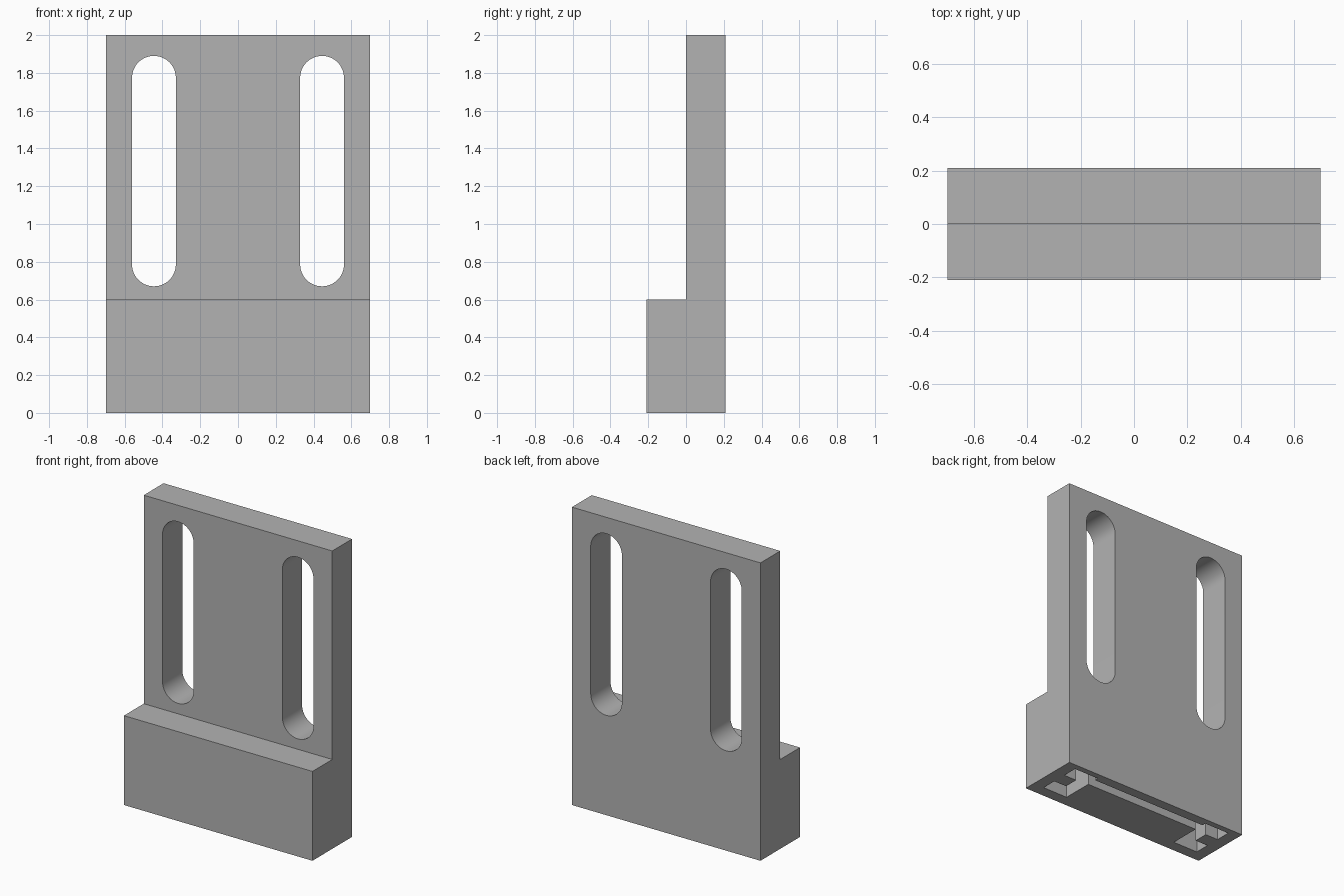
import bpy, bmesh, math
from mathutils import Vector

cube = bpy.data.objects.get("Cube")
if cube:
    bpy.data.objects.remove(cube, do_unlink=True)

grey = bpy.data.materials.new("plain_grey")
grey.use_nodes = True
colour = (0.45, 0.45, 0.45, 1)
grey.diffuse_color = colour
grey.node_tree.nodes["Principled BSDF"].inputs["Base Color"].default_value = colour


def prism(name, outline, travel):
    """Extrude a closed outline of 3D points along a travel vector."""
    bm = bmesh.new()
    face = bm.faces.new([bm.verts.new(p) for p in outline])
    swept = bmesh.ops.extrude_face_region(bm, geom=[face])["geom"]
    moved = [g for g in swept if isinstance(g, bmesh.types.BMVert)]
    bmesh.ops.translate(bm, verts=moved, vec=Vector(travel))
    bmesh.ops.recalc_face_normals(bm, faces=bm.faces)
    mesh = bpy.data.meshes.new(name)
    bm.to_mesh(mesh)
    bm.free()
    mesh.materials.append(grey)
    obj = bpy.data.objects.new(name, mesh)
    bpy.context.collection.objects.link(obj)
    return obj


def cut(target, cutter):
    """Subtract a cutter from the target, then discard it."""
    cutter.hide_render = True
    mod = target.modifiers.new("cut", 'BOOLEAN')
    mod.operation = 'DIFFERENCE'
    mod.solver = 'EXACT'
    mod.object = cutter
    bpy.context.view_layer.objects.active = target
    bpy.ops.object.modifier_apply(modifier=mod.name)
    bpy.data.objects.remove(cutter, do_unlink=True)


# Stepped plate: thick foot, thin upright
width, half_depth, step = 1.4, 0.21, 0.6
side = [(-half_depth, 0), (half_depth, 0), (half_depth, 2),
        (0, 2), (0, step), (-half_depth, step)]
plate = prism("slotted_plate", [(-width / 2, y, z) for y, z in side], (width, 0, 0))

# Two long round-ended slots through the upright
radius, low, high, segments = 0.116, 0.786, 1.774, 24
for sign in (-1, 1):
    outline = []
    for centre, start in ((high, 0), (low, math.pi)):
        for i in range(segments + 1):
            a = start + math.pi * i / segments
            outline.append((sign * 0.445 + radius * math.cos(a), -0.5,
                            centre + radius * math.sin(a)))
    cut(plate, prism("slot_cutter", outline, (0, 1, 0)))

# Channel in the underside with a C-shaped pocket at each end
half = [(0.435, 0.143), (0.435, 0.17), (0.62, 0.17), (0.62, 0.067),
        (0.525, 0.067), (0.525, -0.03), (0.62, -0.03), (0.62, -0.133),
        (0.435, -0.133), (0.435, 0.077)]
whole = half + [(-x, y) for x, y in reversed(half)]
cut(plate, prism("channel_cutter", [(x, y, -0.1) for x, y in whole], (0, 0, 0.5)))

# Smooth slot ends, sharp edges elsewhere
bpy.ops.object.select_all(action='DESELECT')
plate.select_set(True)
bpy.context.view_layer.objects.active = plate
bpy.ops.object.shade_smooth_by_angle(angle=math.radians(30))
